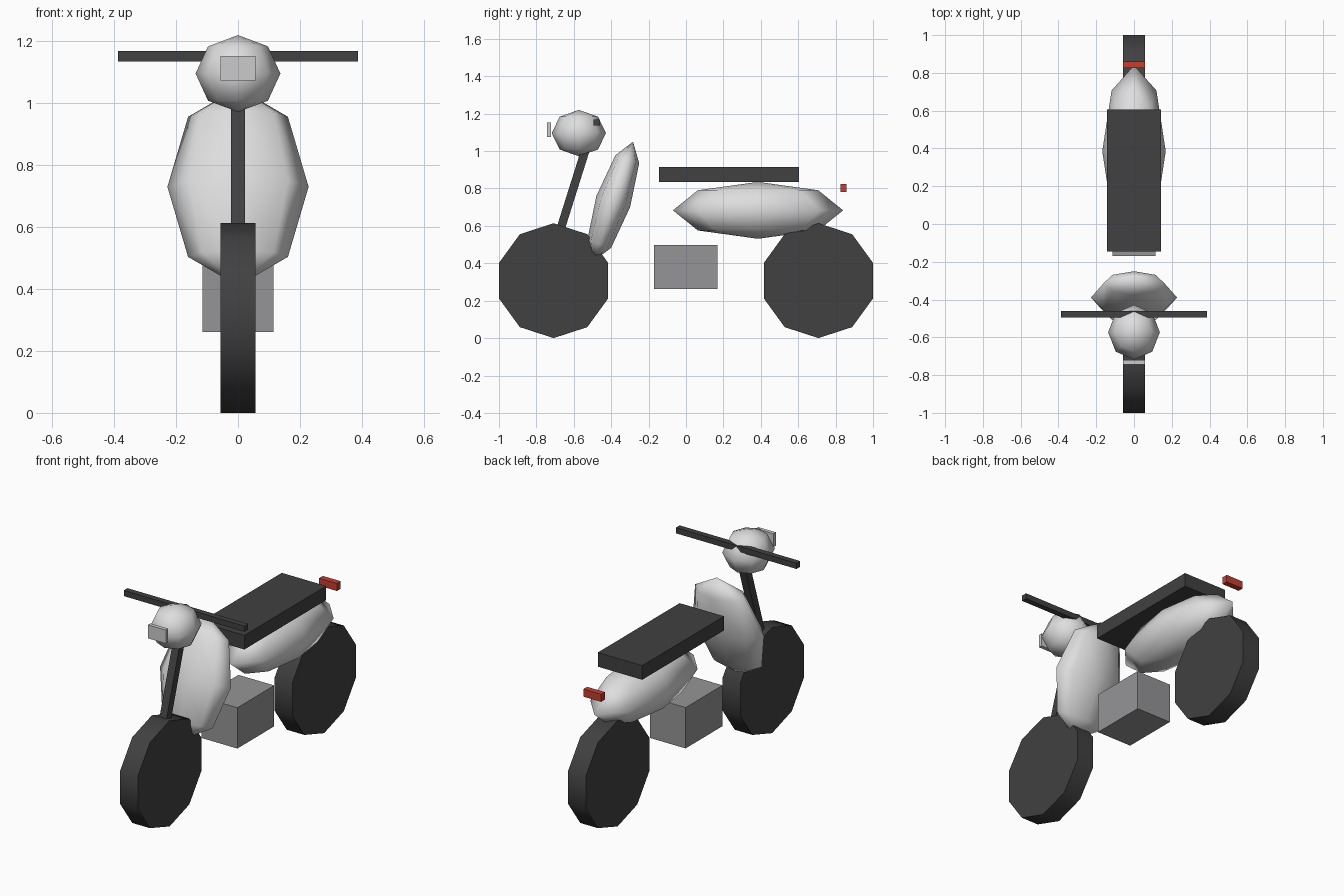
import bpy, bmesh, math
from mathutils import Matrix, Vector

if "Cube" in bpy.data.objects:
    bpy.data.objects.remove(bpy.data.objects["Cube"])


def material(name, rgb):
    m = bpy.data.materials.new(name)
    m.diffuse_color = (*rgb, 1)
    m.use_nodes = True
    m.node_tree.nodes["Principled BSDF"].inputs["Base Color"].default_value = m.diffuse_color
    return m


DARK = material("dark rubber", (0.052, 0.052, 0.052))
BODY = material("body white", (0.73, 0.73, 0.73))
METAL = material("engine grey", (0.30, 0.30, 0.31))
LENS = material("lamp glass", (0.60, 0.60, 0.60))
RED = material("tail red", (0.56, 0.05, 0.03))


def finish(name, bm, mat, loc, tilt=0.0):
    bmesh.ops.recalc_face_normals(bm, faces=bm.faces)
    mesh = bpy.data.meshes.new(name)
    bm.to_mesh(mesh)
    bm.free()
    mesh.materials.append(mat)
    ob = bpy.data.objects.new(name, mesh)
    ob.location = loc
    ob.rotation_euler.x = tilt
    bpy.context.collection.objects.link(ob)
    return ob


def box(name, mat, loc, size, tilt=0.0):
    bm = bmesh.new()
    bmesh.ops.create_cube(bm, size=1, matrix=Matrix.Diagonal((*size, 1)))
    return finish(name, bm, mat, loc, tilt)


def ellipsoid(name, mat, loc, radii, tilt=0.0):
    # low-poly smooth ball, eight sides and four bands
    bm = bmesh.new()
    bmesh.ops.create_uvsphere(bm, u_segments=8, v_segments=4, radius=1,
                              matrix=Matrix.Diagonal((*radii, 1)))
    for f in bm.faces:
        f.smooth = True
    return finish(name, bm, mat, loc, tilt)


def wheel(name, y, r=0.307, half=0.057, sides=10):
    # ten-sided disc with a corner at the top, smooth tread and flat sides
    bm = bmesh.new()
    rings = []
    for x in (-half, half):
        rings.append([bm.verts.new((x, r * math.sin(a), r * math.cos(a)))
                      for a in (2 * math.pi * i / sides for i in range(sides))])
    for ring in rings:
        bm.faces.new(ring)
    for i in range(sides):
        j = (i + 1) % sides
        f = bm.faces.new((rings[0][i], rings[0][j], rings[1][j], rings[1][i]))
        f.smooth = True
    for e in bm.edges:
        e.smooth = abs(e.verts[0].co.x - e.verts[1].co.x) > half
    return finish(name, bm, DARK, (0, y, r))


# wheels
wheel("front_wheel", -0.708)
wheel("rear_wheel", 0.708)

# painted bodywork
ellipsoid("leg_shield", BODY, (0, -0.389, 0.73), (0.228, 0.095, 0.337), -0.32)
ellipsoid("rear_body", BODY, (0, 0.385, 0.683), (0.168, 0.455, 0.152))
ellipsoid("headset", BODY, (0, -0.573, 1.096), (0.137, 0.145, 0.124))

# steering
bottom, top = Vector((0, -0.70, 0.49)), Vector((0, -0.53, 1.03))
d = top - bottom
box("front_fork", DARK, (bottom + top) / 2, (0.045, 0.045, d.length),
    -math.atan2(d.y, d.z))
box("handlebar", DARK, (0, -0.477, 1.152), (0.774, 0.034, 0.033))

# seat, engine and lamps
box("seat", DARK, (0, 0.23, 0.875), (0.285, 0.75, 0.082))
box("engine_block", METAL, (0, -0.001, 0.38), (0.23, 0.338, 0.237))
box("headlight", LENS, (0, -0.732, 1.113), (0.114, 0.022, 0.078))
box("tail_light", RED, (0, 0.842, 0.802), (0.114, 0.034, 0.044))
